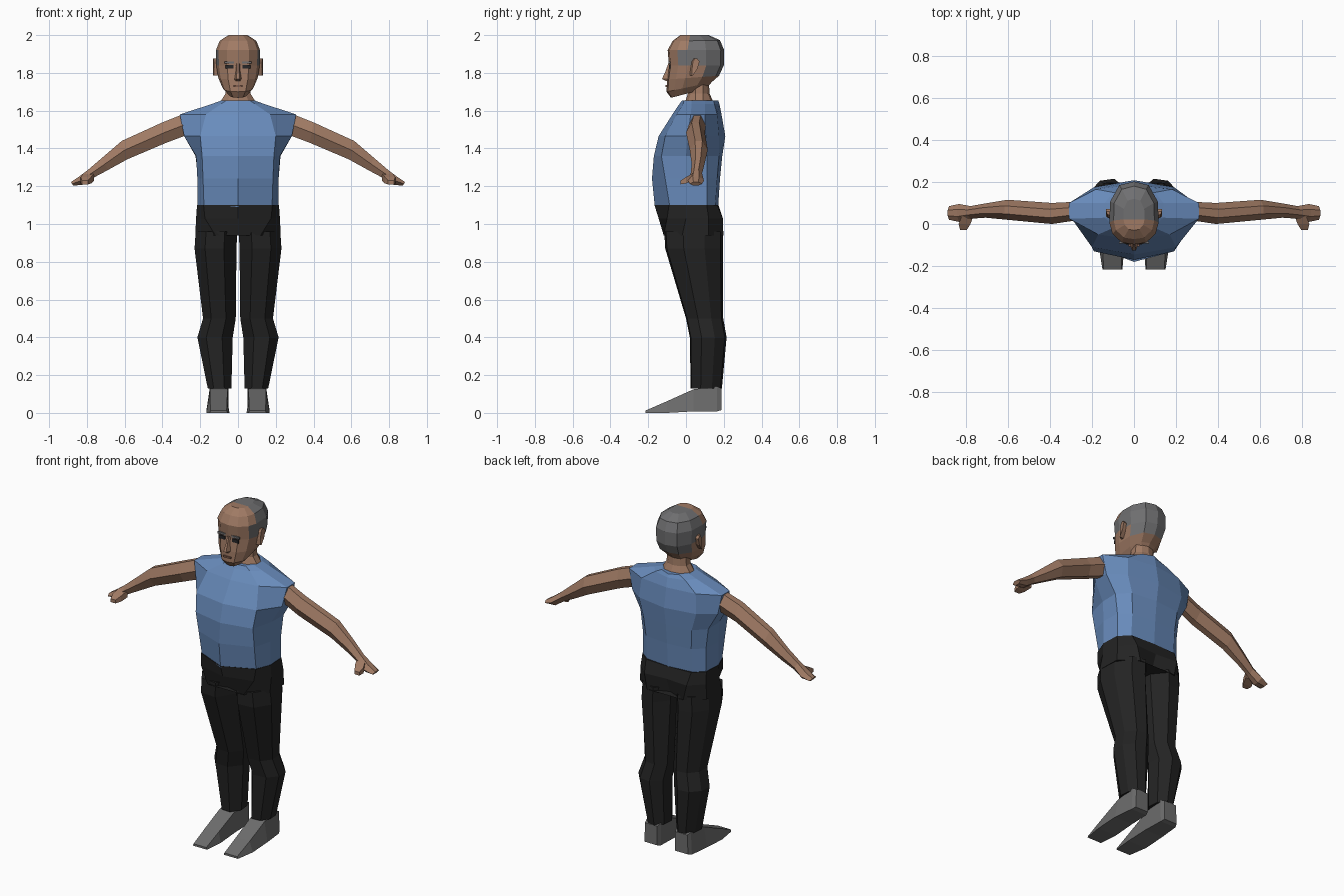
import bpy, bmesh
from mathutils import Vector


def material(name, rgb):
    m = bpy.data.materials.new(name)
    m.diffuse_color = (*rgb, 1)
    return m


SKIN = material("skin", (0.35, 0.195, 0.127))
SHIRT = material("blue shirt", (0.14, 0.26, 0.50))
TROUSER = material("black cloth", (0.017, 0.017, 0.017))
SHOE = material("shoe grey", (0.15, 0.15, 0.15))
HAIR = material("hair grey", (0.16, 0.16, 0.165))
DARK = material("eye dark", (0.02, 0.02, 0.022))
LIP = material("lip brown", (0.22, 0.11, 0.075))


def loft(name, rings, mats, rule=None, flip=1):
    """Skin a list of equal point rings; rule(row, column) picks a material."""
    bm = bmesh.new()
    rows = [[bm.verts.new((p[0] * flip, p[1], p[2])) for p in r] for r in rings]
    n = len(rows[0])

    def face(vs, row, col):
        f = bm.faces.new(list(dict.fromkeys(vs)))
        f.material_index = rule(row, col) if rule else 0

    for r in range(len(rows) - 1):
        a, b = rows[r], rows[r + 1]
        for i in range(n):
            j = (i + 1) % n
            face((a[i], a[j], b[j], b[i]), r, min(i, n - 1 - i))
    # caps made of strips across the ring
    for row, ring in ((-1, rows[0]), (len(rows), rows[-1])):
        for i in range(n // 2):
            face((ring[i], ring[i + 1], ring[n - i - 1], ring[(n - i) % n]), row, i)
    bmesh.ops.recalc_face_normals(bm, faces=bm.faces[:])
    me = bpy.data.meshes.new(name)
    bm.to_mesh(me)
    bm.free()
    for m in mats:
        me.materials.append(m)
    ob = bpy.data.objects.new(name, me)
    bpy.context.collection.objects.link(ob)
    return ob


def full(half):
    """Mirror a half ring (front centre to back centre) across x = 0."""
    return half + [(-x, y, z) for x, y, z in half[-2:0:-1]]


def body_ring(z, *xy):
    return full([(x, y, z) for x, y in xy])


def box(name, c, s, mat, flip=1):
    x, y, z = c
    a, b, d = (v / 2 for v in s)
    rings = [[(x - a, y - b, k), (x + a, y - b, k), (x + a, y + b, k), (x - a, y + b, k)]
             for k in (z - d, z + d)]
    return loft(name, rings, [mat], flip=flip)


# Shirt with short sleeve openings
loft("shirt", [
    body_ring(1.09, (0, -.165), (.18, -.085), (.215, 0), (.208, .11), (.15, .155), (0, .17)),
    body_ring(1.24, (0, -.18), (.185, -.11), (.215, 0), (.21, .11), (.15, .165), (0, .18)),
    body_ring(1.36, (0, -.17), (.19, -.13), (.222, 0), (.225, .11), (.16, .175), (0, .192)),
    body_ring(1.465, (0, -.145), (.2, -.11), (.285, .01), (.285, .105), (.19, .175), (0, .208)),
    body_ring(1.58, (0, -.072), (.17, -.05), (.308, .025), (.308, .1), (.18, .165), (0, .188)),
    body_ring(1.635, (0, -.035), (.09, -.015), (.14, .03), (.14, .1), (.1, .15), (0, .177)),
    body_ring(1.655, (0, -.02), (.06, -.01), (.085, .03), (.085, .1), (.06, .145), (0, .17)),
], [SHIRT])

# Trouser seat
loft("trouser_seat", [
    body_ring(1.1, (0, -.167), (.182, -.09), (.217, 0), (.212, .11), (.15, .165), (0, .172)),
    body_ring(1.03, (0, -.145), (.175, -.1), (.222, 0), (.217, .12), (.14, .195), (0, .185)),
    body_ring(.94, (0, -.085), (.12, -.118), (.226, -.02), (.222, .12), (.12, .198), (0, .15)),
], [TROUSER])

# Cross-sections shared by limbs (fractions of the ring box)
LEG = [(.3, 0), (.75, .03), (1, .32), (.97, .68), (.72, .95), (.35, 1), (.05, .75), (0, .35)]
LEG_RINGS = [(.96, .004, .224, -.115, .197), (.87, .008, .23, -.11, .197),
             (.5, .012, .185, 0, .197), (.4, .028, .215, .02, .215),
             (.13, .035, .16, .025, .19)]
ARM = [(0, .3), (0, .7), (.5, 1), (1, .7), (1, .3), (.5, 0)]
# top x, top z, bottom x, bottom z, front y, back y
ARM_RINGS = [(.30, 1.578, .278, 1.468, .015, .105), (.40, 1.538, .38, 1.43, 0, .1),
             (.615, 1.44, .587, 1.342, .02, .115), (.72, 1.35, .69, 1.285, .03, .098),
             (.79, 1.29, .765, 1.245, .025, .085), (.84, 1.252, .82, 1.208, .01, .095),
             (.885, 1.222, .872, 1.203, .02, .085)]
# y, sole x range, top x range, sole z, top z
SHOE_RINGS = [(-.215, .055, .15, .06, .145, 0, .012), (-.1, .045, .168, .058, .148, 0, .062),
              (.04, .048, .168, .055, .148, .008, .125), (.165, .052, .155, .05, .148, .008, .14),
              (.188, .06, .145, .06, .14, .015, .13)]

for side, s in (("right", 1), ("left", -1)):
    # Legs and shoes
    loft(side + "_trouser_leg",
         [[(a + (b - a) * u, c + (d - c) * v, z) for u, v in LEG] for z, a, b, c, d in LEG_RINGS],
         [TROUSER], flip=s)
    loft(side + "_shoe",
         [[(a, y, zb), (b, y, zb), (d, y, zt), (c, y, zt)] for y, a, b, c, d, zb, zt in SHOE_RINGS],
         [SHOE], flip=s)
    # Arm, hand and thumb
    loft(side + "_arm",
         [[(xt + (xb - xt) * u, a + (b - a) * v, zt + (zb - zt) * u) for u, v in ARM]
          for xt, zt, xb, zb, a, b in ARM_RINGS], [SKIN], flip=s)
    loft(side + "_thumb",
         [[(x - w, y, z - h), (x + w, y, z - h), (x + w, y, z + h), (x - w, y, z + h)]
          for x, y, z, w, h in ((.79, .04, 1.25, .028, .02), (.805, 0, 1.232, .028, .017),
                                (.81, -.028, 1.22, .016, .01))], [SKIN], flip=s)
    # Ear
    loft(side + "_ear",
         [[(.105, y0, z), (.127, y0 + .012, z), (.132, y1, z), (.105, y1, z)]
          for y0, y1, z in ((.02, .035, 1.785), (.02, .06, 1.82), (.025, .072, 1.86),
                            (.035, .06, 1.875))], [SKIN], flip=s)
    # Eye and brow
    box(side + "_eye", (.044, -.086, 1.832), (.042, .009, .02), DARK, s)
    box(side + "_brow", (.046, -.087, 1.855), (.052, .009, .012), HAIR, s)

# Neck
loft("neck", [body_ring(z, (0, a), (w * .6, a + .015), (w, .05), (w, .09), (w * .6, b - .01), (0, b))
              for z, w, a, b in ((1.645, .095, -.005, .145), (1.69, .066, .01, .125),
                                 (1.77, .058, .01, .12))], [SKIN])

# Head: rings of height, backward rise, front y, back y, half width
HEAD = [(0, 0), (.5, .03), (.88, .17), (1, .35), (.97, .68), (.6, .94), (0, 1)]
HEAD_RINGS = [(1.668, .05, -.08, .11, .05), (1.70, .05, -.103, .135, .08),
              (1.765, .02, -.1, .175, .104), (1.84, 0, -.09, .2, .115),
              (1.92, 0, -.097, .202, .117), (1.968, .005, -.072, .18, .097),
              (2.0, 0, -.03, .12, .05)]


def hair_rule(row, col):
    if row == 2:
        return int(col >= 4)
    if row == 3:
        return int(col >= 2)
    return int(row > 3 and col >= 3)


loft("head", [full([(w * u, a + (b - a) * v, z + t * v) for u, v in HEAD])
              for z, t, a, b, w in HEAD_RINGS], [SKIN, HAIR], hair_rule)

# Nose and mouth
loft("nose", [[(-w, -.085, z), (-w * .4, y, z), (w * .4, y, z), (w, -.085, z)]
              for z, y, w in ((1.758, -.108, .02), (1.768, -.127, .022),
                              (1.81, -.108, .014), (1.85, -.094, .012))], [SKIN])
box("mouth", (0, -.103, 1.73), (.05, .009, .01), LIP)
